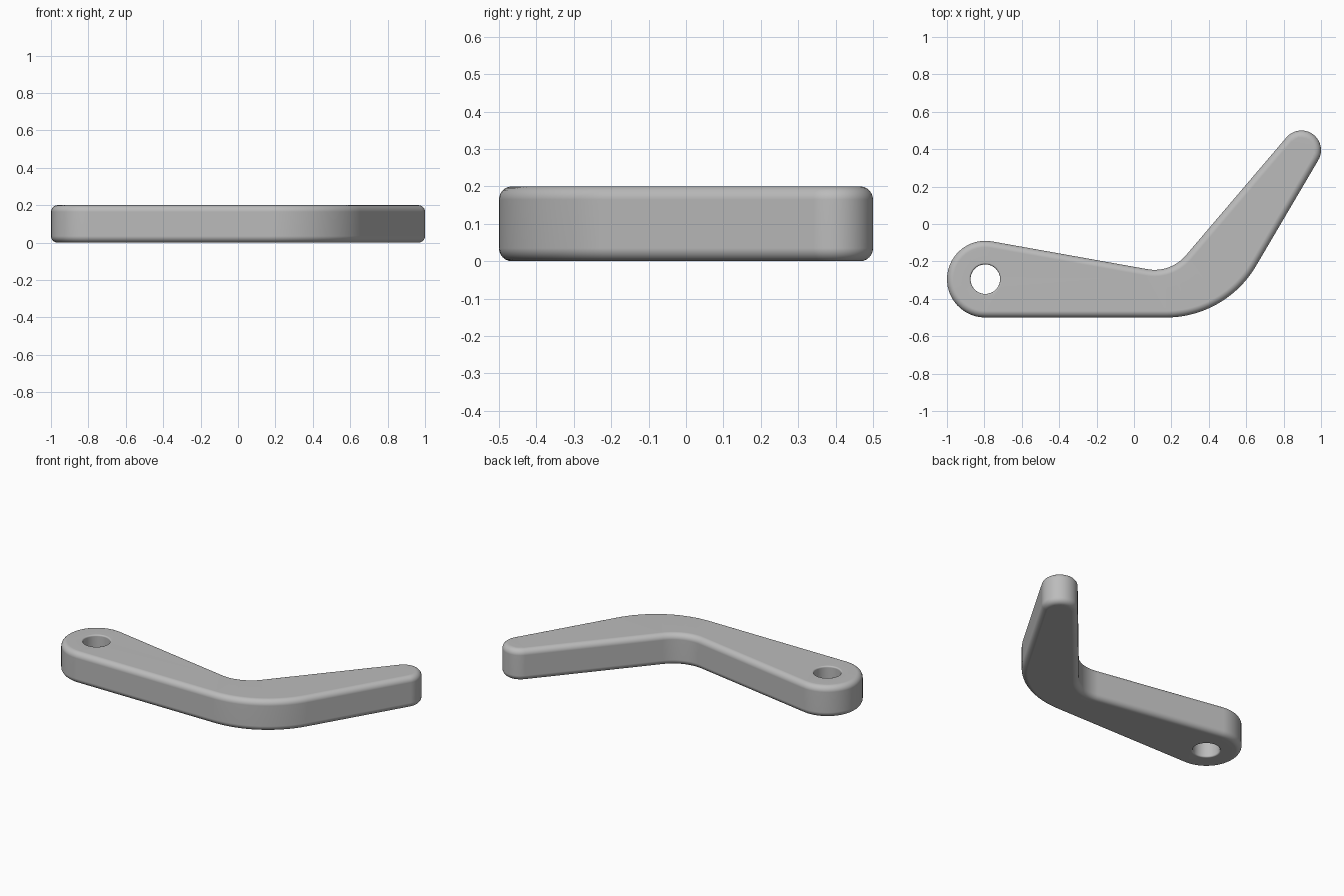
import bpy
import bmesh
from math import sin, cos, pi, tau, atan2, asin, hypot

cube = bpy.data.objects.get("Cube")
if cube:
    bpy.data.objects.remove(cube)

HEIGHT = 0.2
ARC_STEPS = 24

# Circles the outline wraps around (x, y, radius); negative radius is the concave bend
PIVOT = (-0.795, -0.295, 0.205)
OUTER_BEND = (0.17, 0.06, 0.56)
TIP = (0.895, 0.395, 0.105)
INNER_BEND = (0.11, -0.025, -0.22)
OUTLINE = [PIVOT, OUTER_BEND, TIP, INNER_BEND]
HOLE_RADIUS = 0.079


def tangent_angle(a, b):
    """Heading of the straight edge that runs from circle a to circle b."""
    dx, dy = b[0] - a[0], b[1] - a[1]
    return atan2(dy, dx) + asin((a[2] - b[2]) / hypot(dx, dy))


def outline_points(inset):
    """Arm outline, moved inward by inset."""
    circles = [(x, y, r - inset) for x, y, r in OUTLINE]
    points = []
    for i, (x, y, r) in enumerate(circles):
        start = tangent_angle(circles[i - 1], circles[i])
        sweep = (tangent_angle(circles[i], circles[(i + 1) % len(circles)]) - start) % tau
        if r < 0:
            sweep -= tau
        for k in range(ARC_STEPS + 1):
            a = start + sweep * k / ARC_STEPS
            points.append((x + r * sin(a), y - r * cos(a)))
    return points


def hole_points(inset):
    """Pivot hole outline, widened by inset."""
    r = HOLE_RADIUS + inset
    n = ARC_STEPS * 2
    return [(PIVOT[0] + r * cos(tau * k / n), PIVOT[1] + r * sin(tau * k / n))
            for k in range(n)]


def rounded_profile(radius, steps):
    """(inset, height) pairs up a wall with both edges rounded."""
    lower = [(radius * (1 - sin(a)), radius * (1 - cos(a)))
             for a in (pi / 2 * k / steps for k in range(steps + 1))]
    return lower + [(d, HEIGHT - z) for d, z in reversed(lower)]


def loft_wall(bm, make_points, profile):
    """Skin a closed wall; return its bottom and top edge loops."""
    rings = [[bm.verts.new((x, y, z)) for x, y in make_points(d)] for d, z in profile]
    n = len(rings[0])
    for low, high in zip(rings, rings[1:]):
        for i in range(n):
            j = (i + 1) % n
            bm.faces.new((low[i], low[j], high[j], high[i]))
    return [[bm.edges.get((ring[i - 1], ring[i])) for i in range(n)]
            for ring in (rings[0], rings[-1])]


# Walls of the arm and of the pivot hole
bm = bmesh.new()
arm_loops = loft_wall(bm, outline_points, rounded_profile(0.035, 6))
hole_loops = loft_wall(bm, hole_points, rounded_profile(0.009, 3))

# Flat bottom and top around the hole
for arm_edges, hole_edges in zip(arm_loops, hole_loops):
    bmesh.ops.triangle_fill(bm, use_beauty=True, edges=arm_edges + hole_edges)
bmesh.ops.recalc_face_normals(bm, faces=bm.faces[:])
for face in bm.faces:
    face.smooth = True

mesh = bpy.data.meshes.new("lever_arm")
bm.to_mesh(mesh)
bm.free()
lever = bpy.data.objects.new("lever_arm", mesh)
bpy.context.collection.objects.link(lever)

# Keep the flats flat beside the rounded edges
normals = lever.modifiers.new("flat_normals", "WEIGHTED_NORMAL")
normals.mode = "FACE_AREA"
normals.weight = 100

# Plain grey
grey = bpy.data.materials.new("plain_grey")
grey.use_nodes = True
colour = (0.5, 0.5, 0.5, 1)
grey.diffuse_color = colour
grey.node_tree.nodes["Principled BSDF"].inputs["Base Color"].default_value = colour
mesh.materials.append(grey)
